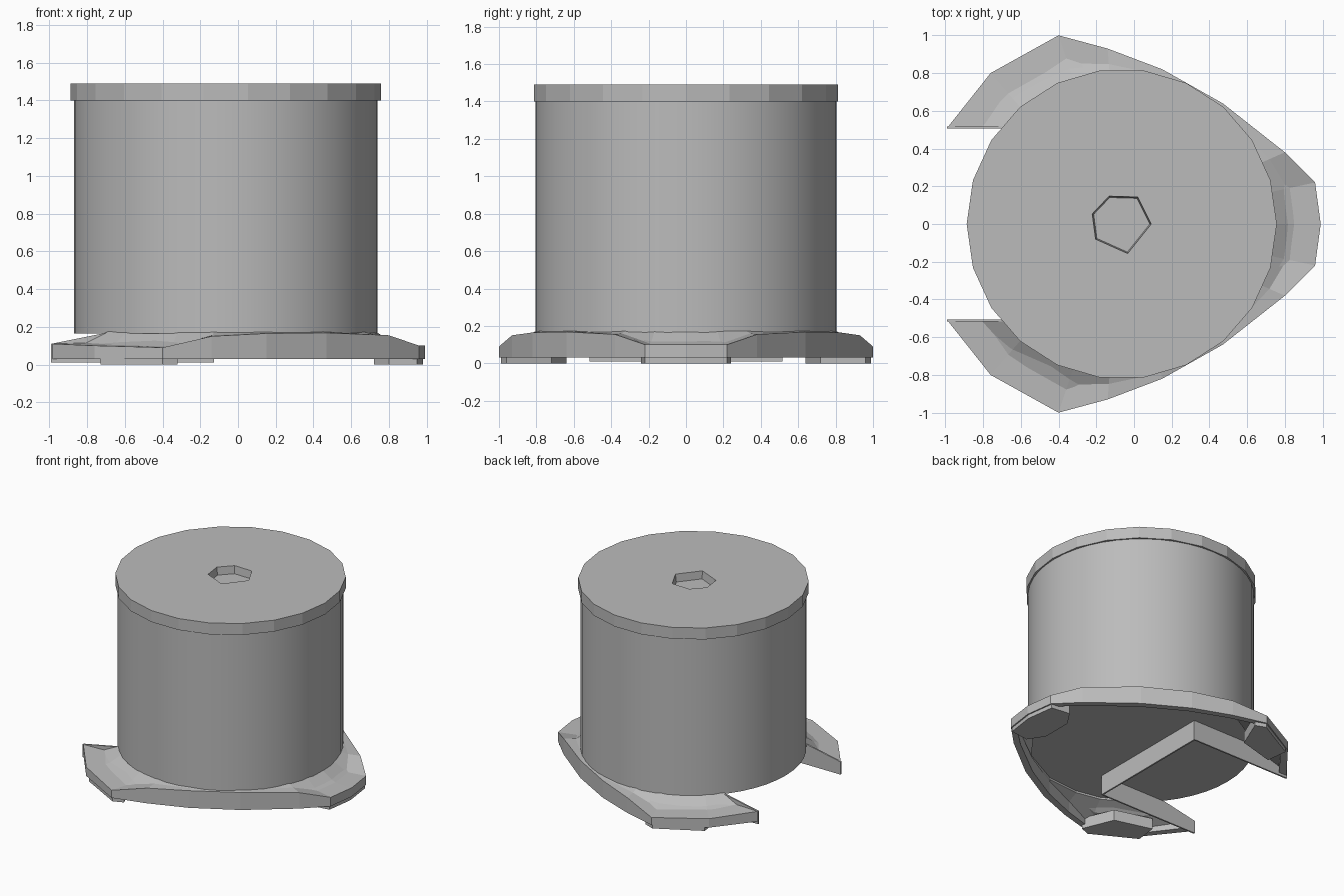
import bpy, bmesh, math
from mathutils import Vector

if "Cube" in bpy.data.objects:
    bpy.data.objects.remove(bpy.data.objects["Cube"])

# single plain grey
grey = bpy.data.materials.new("plain_grey")
grey.use_nodes = True
colour = (0.5, 0.5, 0.5, 1)
grey.diffuse_color = colour
grey.node_tree.nodes["Principled BSDF"].inputs["Base Color"].default_value = colour

AXIS = Vector((-0.065, 0))
BODY_R = 0.805
FLOOR = 0.17


def finish(bm, name):
    bmesh.ops.recalc_face_normals(bm, faces=bm.faces)
    mesh = bpy.data.meshes.new(name)
    bm.to_mesh(mesh)
    bm.free()
    mesh.materials.append(grey)
    ob = bpy.data.objects.new(name, mesh)
    bpy.context.collection.objects.link(ob)
    return ob


def prism(name, points, offset):
    """Extrude a flat polygon of 3D points along an offset."""
    bm = bmesh.new()
    face = bm.faces.new([bm.verts.new(p) for p in points])
    new = bmesh.ops.extrude_face_region(bm, geom=[face])["geom"]
    bmesh.ops.translate(bm, vec=offset, verts=[g for g in new if isinstance(g, bmesh.types.BMVert)])
    return finish(bm, name)


def disc(name, radius, z0, z1, sides):
    ring = [(AXIS.x + radius * math.cos(math.tau * i / sides),
             radius * math.sin(math.tau * i / sides), z0) for i in range(sides)]
    return prism(name, ring, (0, 0, z1 - z0))


# drum body
body = disc("drum_body", BODY_R, FLOOR - 0.005, 1.41, 48)
bpy.context.view_layer.objects.active = body
body.select_set(True)
bpy.ops.object.shade_smooth_by_angle(angle=math.radians(30))
body.select_set(False)

# lid with a shallow six-sided socket
lid = disc("lid", 0.822, 1.4, 1.49, 22)
hexagon = [(-0.24, 0.06), (-0.14, 0.165), (0.03, 0.16), (0.11, 0), (-0.03, -0.175), (-0.22, -0.09)]
cutter = prism("socket_cutter", [(x, y, 1.43) for x, y in hexagon], (0, 0, 0.2))
cutter.hide_render = True
for v in cutter.data.vertices:
    if v.co.z < 1.5:
        v.co.x = AXIS.x + (v.co.x - AXIS.x) * 0.85
        v.co.y *= 0.85
cut = lid.modifiers.new("socket", "BOOLEAN")
cut.operation = "DIFFERENCE"
cut.solver = "EXACT"
cut.object = cutter
bpy.context.view_layer.objects.active = lid
bpy.ops.object.modifier_apply(modifier=cut.name)
bpy.data.objects.remove(cutter)

# three-lobed base flange: half outline as x, y, rim height, then mirrored
half = [(-0.99, 0.51, 0.11), (-0.76, 0.8, 0.1), (-0.4, 1, 0.09), (-0.14, 0.93, 0.15),
        (0.15, 0.82, 0.165), (0.47, 0.64, 0.168), (0.8, 0.38, 0.155), (0.96, 0.22, 0.1)]
outline = half + [(0.99, 0, 0.1)] + [(x, -y, z) for x, y, z in reversed(half)]


def section(x, y, top):
    """Closed cross-section of the flange at one outline point."""
    p = Vector((x, y))
    out = (p - AXIS).normalized()
    inner = AXIS + out * (BODY_R - 0.01)
    if x < -0.95:
        inner = Vector((-0.69, y))
    mid = p.lerp(inner, 0.6)
    lip = p - out * 0.05
    if x < -0.95:
        lip = p + Vector((0.07, 0))
    return [(*p, 0.03), (*p, top), (*mid, top + 0.005), (*inner, FLOOR + 0.005),
            (*inner, FLOOR - 0.02), (*lip, top - 0.03), (*lip, 0.03)]


bm = bmesh.new()
rings = [[bm.verts.new(c) for c in section(*s)] for s in outline]
for a, b in zip(rings, rings[1:]):
    for i in range(len(a)):
        j = (i + 1) % len(a)
        bm.faces.new((a[i], a[j], b[j], b[i]))
bm.faces.new(rings[0])
bm.faces.new(rings[-1])
finish(bm, "base_flange")

# foot pads under the three corners
nose = [(0.72, 0.12), (0.8, 0.24), (0.95, 0.22), (0.98, 0)]
nose += [(x, -y) for x, y in reversed(nose[:3])]
prism("nose_foot", [(x, y, 0) for x, y in nose], (0, 0, 0.09))
pad = [(-0.32, 0.96), (-0.4, 0.99), (-0.73, 0.81), (-0.71, 0.64), (-0.42, 0.72)]
for side, label in ((1, "back"), (-1, "front")):
    prism(label + "_foot", [(x, y * side, 0) for x, y in pad], (0, 0, 0.085))
    # slot side rib running inwards from the open end
    rib = [(-0.99, 0.01), (-0.14, 0.01), (-0.14, FLOOR), (-0.69, FLOOR), (-0.99, 0.11)]
    prism(label + "_slot_rib", [(x, 0.505 * side, z) for x, z in rib], (0, 0.012 * side, 0))

# rib closing the inner end of the slot
prism("slot_end_rib", [(-0.14, -0.515, 0.01), (-0.14, 0.515, 0.01),
                       (-0.14, 0.515, FLOOR), (-0.14, -0.515, FLOOR)], (0.012, 0, 0))
